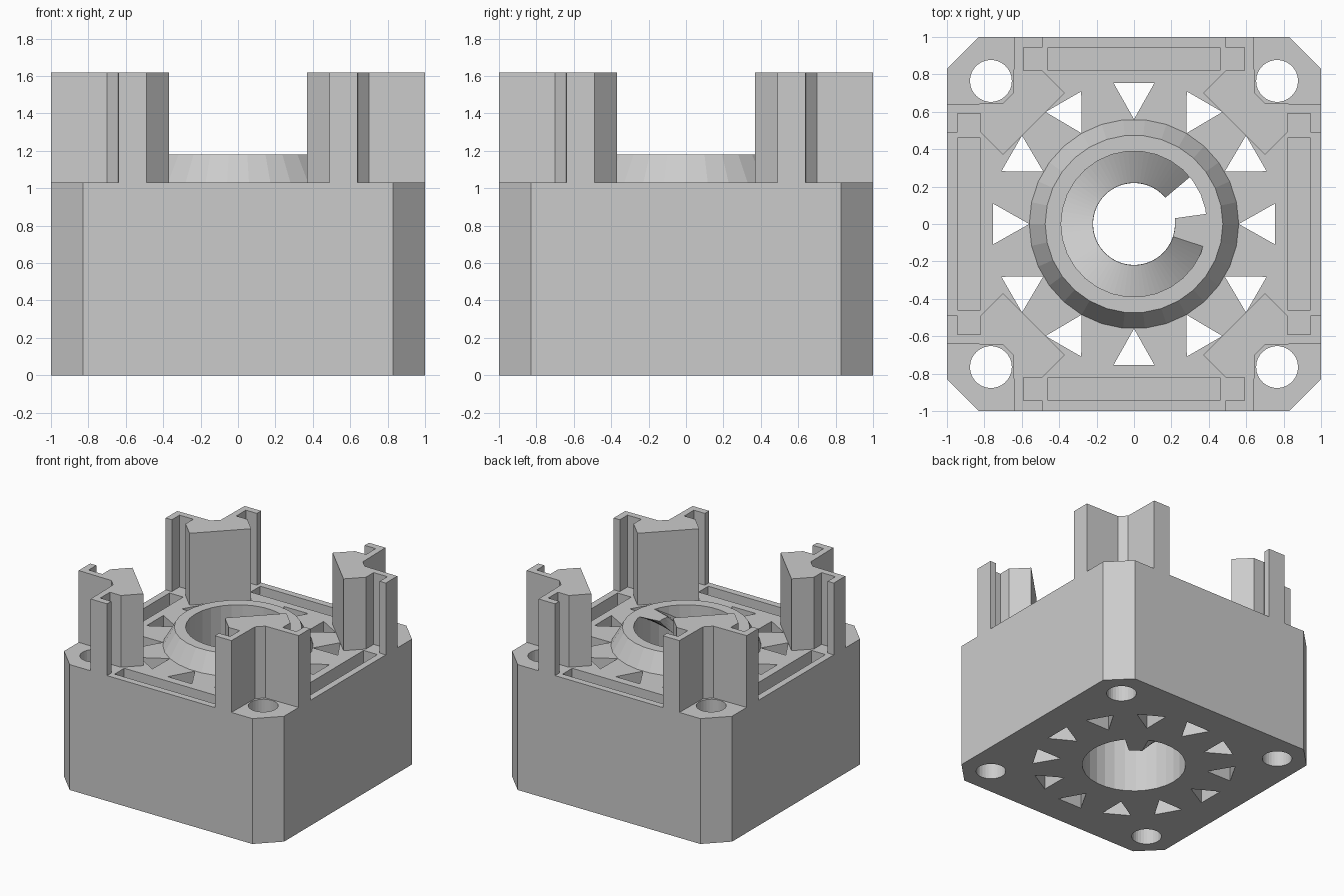
import bpy, bmesh
from math import sin, cos, pi, radians

default = bpy.data.objects.get("Cube")
if default:
    bpy.data.objects.remove(default, do_unlink=True)

BASE_TOP, COLLAR_TOP, POST_TOP = 1.03, 1.18, 1.62
BORE, SEGMENTS = 0.39, 30

grey = bpy.data.materials.new("plain grey")
grey.use_nodes = True
grey.diffuse_color = (0.6, 0.6, 0.6, 1)
grey.node_tree.nodes["Principled BSDF"].inputs["Base Color"].default_value = (0.6, 0.6, 0.6, 1)


def finish(bm, name):
    bmesh.ops.recalc_face_normals(bm, faces=bm.faces)
    mesh = bpy.data.meshes.new(name)
    bm.to_mesh(mesh)
    bm.free()
    mesh.materials.append(grey)
    obj = bpy.data.objects.new(name, mesh)
    bpy.context.collection.objects.link(obj)
    return obj


def prism(bm, outline, bottom, top):
    """Upright prism from a flat outline."""
    low = [bm.verts.new((x, y, bottom)) for x, y in outline]
    high = [bm.verts.new((x, y, top)) for x, y in outline]
    bm.faces.new(low[::-1])
    bm.faces.new(high)
    n = len(outline)
    for i in range(n):
        j = (i + 1) % n
        bm.faces.new((low[i], low[j], high[j], high[i]))


def circle(radius, cx=0, cy=0):
    steps = [2 * pi * i / SEGMENTS for i in range(SEGMENTS)]
    return [(cx + radius * cos(a), cy + radius * sin(a)) for a in steps]


def turn(points, angle):
    c, s = cos(angle), sin(angle)
    return [(x * c - y * s, x * s + y * c) for x, y in points]


# Chamfered base block
c = 0.83
bm = bmesh.new()
prism(bm, [(1, -c), (1, c), (c, 1), (-c, 1), (-1, c), (-1, -c), (-c, -1), (c, -1)], 0, BASE_TOP)
base = finish(bm, "base_block")

# Cutters: bore, corner holes, ring of triangular vents, panel slots
bm = bmesh.new()
prism(bm, circle(BORE), -0.1, 1.2)
for sx in (-1, 1):
    for sy in (-1, 1):
        prism(bm, circle(0.112, sx * 0.765, sy * 0.765), -0.1, 1.2)
for i in range(12):
    prism(bm, turn([(0.56, 0), (0.755, -0.11), (0.755, 0.11)], i * pi / 6), -0.1, 1.2)
slot = [(0.82, -0.46), (0.945, -0.46), (0.945, 0.46), (0.82, 0.46)]
for i in range(4):
    prism(bm, turn(slot, i * pi / 2), BASE_TOP - 0.2, 1.2)
cutter = finish(bm, "hole_cutter")
cutter.hide_render = True

cut = base.modifiers.new("holes", "BOOLEAN")
cut.operation, cut.solver, cut.object = "DIFFERENCE", "EXACT", cutter
bpy.context.view_layer.update()
graph = bpy.context.evaluated_depsgraph_get()
cut_mesh = bpy.data.meshes.new_from_object(base.evaluated_get(graph))
base.modifiers.clear()
base.data = cut_mesh
bpy.data.objects.remove(cutter, do_unlink=True)

# Four corner posts with panel grooves
post = [(0.64, 1), (0.49, 1), (0.49, 0.945), (0.59, 0.945), (0.59, 0.82), (0.49, 0.82), (0.37, 0.70)]
corner = post + [(y, x) for x, y in reversed(post)] + [(0.70, 0.645), (0.645, 0.70)]
for i, side in enumerate(("back_left", "back_right", "front_right", "front_left")):
    bm = bmesh.new()
    prism(bm, turn(corner, i * pi / 2), BASE_TOP, POST_TOP)
    finish(bm, side + "_post")

# Tapered collar around the bore
bm = bmesh.new()
profile = [(0.56, BASE_TOP), (0.475, COLLAR_TOP), (BORE, COLLAR_TOP), (BORE, BASE_TOP)]
rings = [[bm.verts.new((x, y, z)) for x, y in circle(r)] for r, z in profile]
for a, b in zip(rings, rings[1:]):
    for i in range(SEGMENTS):
        j = (i + 1) % SEGMENTS
        bm.faces.new((a[i], a[j], b[j], b[i]))
finish(bm, "collar")

# Twisted vane climbing the inside of the bore
bm = bmesh.new()
STEPS, INNER, OUTER = 72, 0.22, 0.392
sections = []
for k in range(STEPS + 1):
    t = k / STEPS
    start = 40 + 302 * t
    ring = []
    for radius, offsets in ((INNER, (0, 9, 17, 26)), (OUTER, (26, 17, 9, 0))):
        for offset in offsets:
            a = radians(start + offset)
            ring.append(bm.verts.new((radius * cos(a), radius * sin(a), COLLAR_TOP * t)))
    sections.append(ring)
for a, b in zip(sections, sections[1:]):
    for i in range(len(a)):
        j = (i + 1) % len(a)
        bm.faces.new((a[i], a[j], b[j], b[i]))
bm.faces.new(sections[0][::-1])
bm.faces.new(sections[-1])
finish(bm, "spiral_vane")
